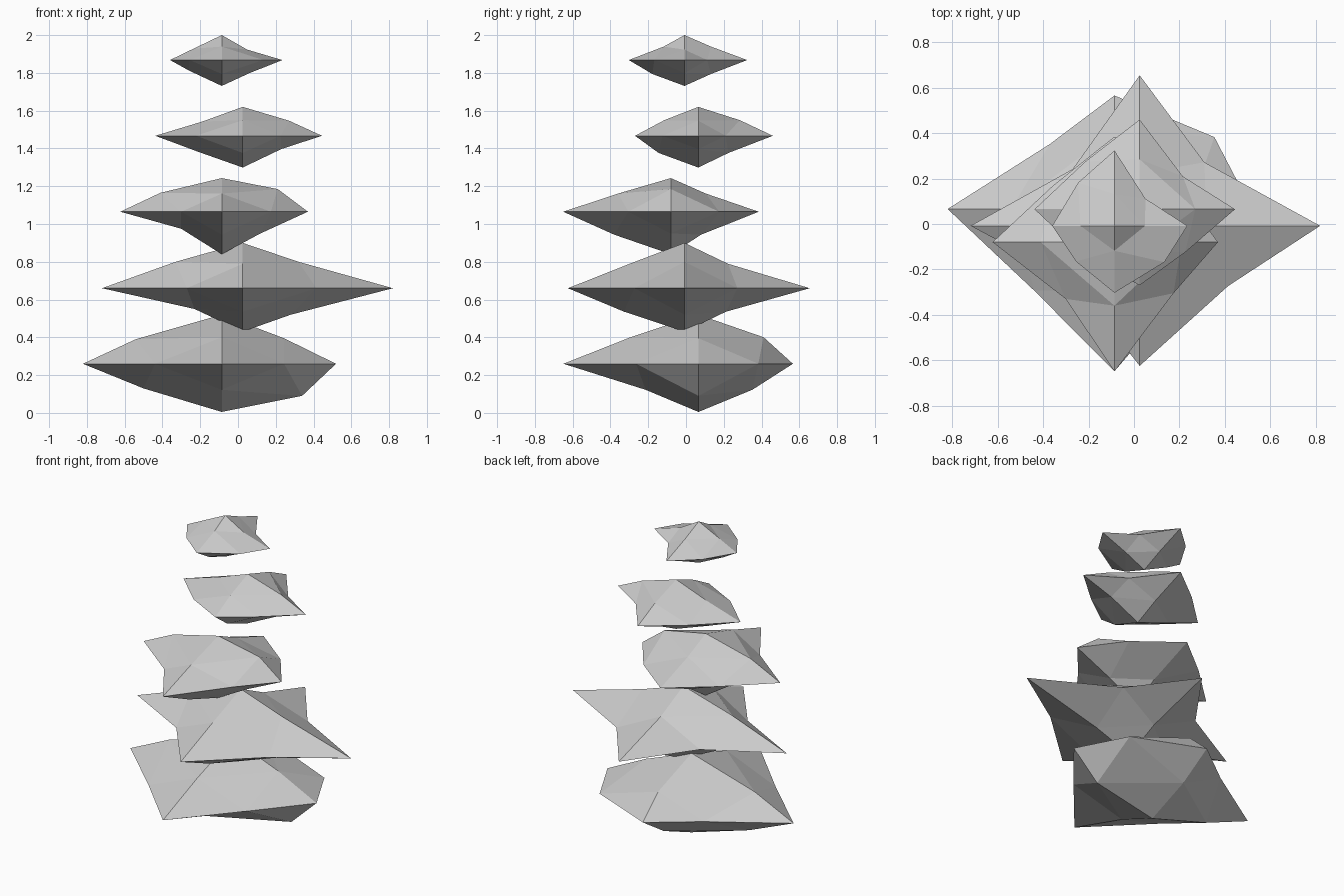
import bpy

# Each stone is an octahedron split once: six tips plus twelve edge points.
# centre; tips (x-, x+, y-, y+, z-, z+); waist points (--, +-, -+, ++);
# x-z edge points as reach and rise (-up, +up, -down, +down);
# y-z edge points as reach (-up, +up, -down, +down)
STONES = [
    ("base_stone", (-.086, .066, .26), (.735, .605, .715, .50, .255, .26),
     (.353, .36, .33, .33, .285, .286, .44, .317),
     (.455, .13, .33, .135, .415, .13, .425, .17), (.36, .345, .28, .285)),
    ("second_stone", (.025, -.008, .66), (.745, .795, .617, .663, .23, .24),
     (.296, .24, .39, .265, .295, .25, .285, .28),
     (.355, .14, .295, .14, .255, .11, .255, .14), (.29, .23, .32, .22)),
    ("middle_stone", (-.086, -.08, 1.065), (.537, .456, .57, .465, .225, .178),
     (.215, .25, .26, .225, .27, .25, .27, .255),
     (.325, .10, .296, .12, .215, .09, .205, .115), (.28, .185, .30, .16)),
    ("fourth_stone", (.025, .065, 1.467), (.463, .42, .335, .395, .168, .153),
     (.247, .205, .20, .19, .24, .21, .19, .145),
     (.215, .075, .245, .08, .235, .085, .205, .07), (.18, .22, .21, .16)),
    ("top_stone", (-.086, -.008, 1.868), (.274, .321, .295, .332, .137, .132),
     (.17, .157, .22, .16, .16, .19, .136, .12),
     (.15, .06, .135, .055, .175, .055, .145, .07), (.11, .14, .17, .14)),
]


def make_stone(name, centre, tips, waist, xz, yz):
    # vertices are keyed by their direction signs
    pts = {}
    for a in range(3):
        for i, s in enumerate((-1, 1)):
            key = [0, 0, 0]
            key[a] = s
            pts[tuple(key)] = [k * tips[2 * a + i] for k in key]
    for i in range(4):
        s, t = (-1, 1)[i % 2], (-1, 1)[i // 2]
        pts[(s, t, 0)] = (s * waist[2 * i], t * waist[2 * i + 1], 0)
        pts[(s, 0, -t)] = (s * xz[2 * i], 0, -t * xz[2 * i + 1])
        rise = .54 * tips[5 if t < 0 else 4]
        pts[(0, s, -t)] = (0, s * yz[i], -t * rise)

    keys = list(pts)
    verts = [[c + o for c, o in zip(centre, pts[k])] for k in keys]
    faces = []
    for sx in (-1, 1):
        for sy in (-1, 1):
            for sz in (-1, 1):
                x, y, z = (sx, 0, 0), (0, sy, 0), (0, 0, sz)
                xy, yz_, zx = (sx, sy, 0), (0, sy, sz), (sx, 0, sz)
                for tri in ((x, xy, zx), (y, yz_, xy), (z, zx, yz_), (xy, yz_, zx)):
                    f = [keys.index(k) for k in tri]
                    faces.append(f if sx * sy * sz > 0 else f[::-1])
    mesh = bpy.data.meshes.new(name)
    mesh.from_pydata(verts, [], faces)
    obj = bpy.data.objects.new(name, mesh)
    bpy.context.collection.objects.link(obj)


# Stack of stones
for stone in STONES:
    make_stone(*stone)
